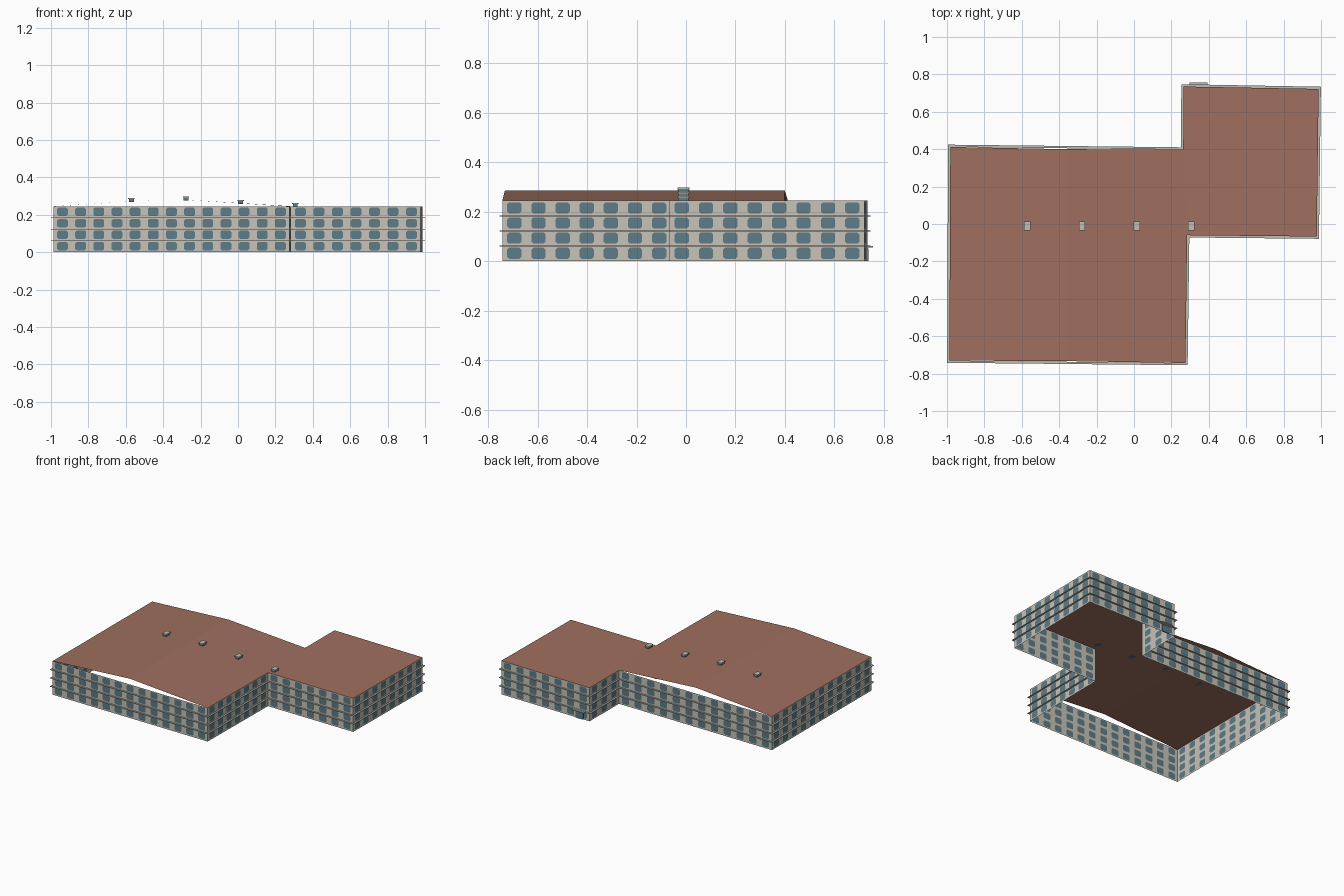
import bpy, bmesh
from mathutils import Vector

if "Cube" in bpy.data.objects:
    bpy.data.objects.remove(bpy.data.objects["Cube"])

def material(name, rgb):
    m = bpy.data.materials.new(name)
    m.diffuse_color = (*rgb, 1)
    m.use_nodes = True
    m.node_tree.nodes["Principled BSDF"].inputs["Base Color"].default_value = m.diffuse_color
    return m

WALL = material("pale stone", (0.58, 0.55, 0.48))
GLASS = material("blue grey glass", (0.11, 0.20, 0.245))
ROOF = material("red brown roof", (0.35, 0.16, 0.115))
TRIM = material("grey stone trim", (0.52, 0.51, 0.46))

def finish(name, bm, mats):
    me = bpy.data.meshes.new(name)
    bm.to_mesh(me)
    bm.free()
    for m in mats:
        me.materials.append(m)
    ob = bpy.data.objects.new(name, me)
    bpy.context.collection.objects.link(ob)
    return ob

def box(name, lo, hi, mat):
    bm = bmesh.new()
    bmesh.ops.create_cube(bm, size=1)
    for v in bm.verts:
        v.co = Vector([a + (b - a) * (c + 0.5) for a, b, c in zip(lo, hi, v.co)])
    return finish(name, bm, [mat])

# footprint, counter-clockwise
PLAN = [Vector(p) for p in ((-0.987, -0.73), (0.275, -0.743), (0.284, -0.06), (0.977, -0.067),
                            (0.987, 0.722), (0.265, 0.735), (0.263, 0.398), (-0.982, 0.412))]
HEIGHT, FLOORS = 0.245, 4
STEP = HEIGHT / FLOORS

def offset(poly, d):
    out = []
    for i, p in enumerate(poly):
        a = (p - poly[i - 1]).normalized()
        b = (poly[(i + 1) % len(poly)] - p).normalized()
        na, nb = Vector((a.y, -a.x)), Vector((b.y, -b.x))
        out.append(p + (na + nb) * d / (1 + na.dot(nb)))
    return out

# walls: one cell per window, with a round-cornered pane cut in
bm = bmesh.new()
W, H, C = 0.029, 0.0225, 0.008
PANE = [(-W + C, -H), (W - C, -H), (W, -H + C), (W, H - C),
        (W - C, H), (-W + C, H), (-W, H - C), (-W, -H + C)]
for i, p in enumerate(PLAN):
    q = PLAN[(i + 1) % len(PLAN)]
    length = (q - p).length
    d = (q - p) / length
    n = max(1, round(length / 0.1))
    cw = length / n
    for k in range(n):
        for f in range(FLOORS):
            def vert(u, z):
                s = p + d * ((k + 0.5) * cw + u)
                return bm.verts.new((s.x, s.y, f * STEP + z))
            o = [vert(-cw / 2, 0), vert(cw / 2, 0), vert(cw / 2, STEP), vert(-cw / 2, STEP)]
            w = [vert(u, z + 0.032) for u, z in PANE]
            for s in range(4):
                bm.faces.new((o[s], o[(s + 1) % 4], w[2 * s + 1], w[2 * s]))
                bm.faces.new((o[s], w[2 * s], w[2 * s - 1]))
            bm.faces.new(w).material_index = 1
bmesh.ops.remove_doubles(bm, verts=bm.verts, dist=1e-5)
finish("walls", bm, [WALL, GLASS])

# string courses between the floors
for f in range(1, FLOORS):
    bm = bmesh.new()
    z0, z1 = f * STEP - 0.002, f * STEP + 0.002
    outer = offset(PLAN, 0.012)
    rings = [[bm.verts.new((v.x, v.y, z)) for v in poly]
             for poly, z in ((PLAN, z0), (outer, z0), (outer, z1), (PLAN, z1))]
    for a, b in zip(rings, rings[1:]):
        for i in range(len(PLAN)):
            j = (i + 1) % len(PLAN)
            bm.faces.new((a[i], a[j], b[j], b[i]))
    bmesh.ops.recalc_face_normals(bm, faces=bm.faces)
    finish("string_course_%d" % f, bm, [TRIM])

# roof: open-ended gable over the main block, flat over the wing
bm = bmesh.new()
v = [bm.verts.new((p.x, p.y, HEIGHT)) for p in PLAN]
RIDGE_X, RIDGE_Z = -0.36, 0.285
r0 = bm.verts.new((RIDGE_X, -0.733, RIDGE_Z))
r1 = bm.verts.new((RIDGE_X, 0.400, RIDGE_Z))
bm.faces.new((v[0], r0, r1, v[7]))
bm.faces.new((r0, v[1], v[2], r1))
bm.faces.new((v[2], v[6], r1))
bm.faces.new((v[2], v[3], v[4], v[6]))
bm.faces.new((v[4], v[5], v[6]))
finish("roof", bm, [ROOF])

# roof vents: glazed body with a stone cap
for i, x in enumerate((-0.57, -0.278, 0.014, 0.306)):
    half = 0.627
    z = max(HEIGHT, RIDGE_Z - 0.04 * abs(x - RIDGE_X) / half)
    box("vent_body_%d" % i, (x - 0.013, -0.031, z - 0.003), (x + 0.013, 0.011, z + 0.013), GLASS)
    box("vent_cap_%d" % i, (x - 0.017, -0.034, z + 0.013), (x + 0.017, 0.014, z + 0.019), TRIM)

# back entrance with canopy
box("door", (0.315, 0.731, 0.0), (0.375, 0.739, 0.052), GLASS)
box("door_canopy", (0.297, 0.728, 0.056), (0.392, 0.757, 0.062), TRIM)
